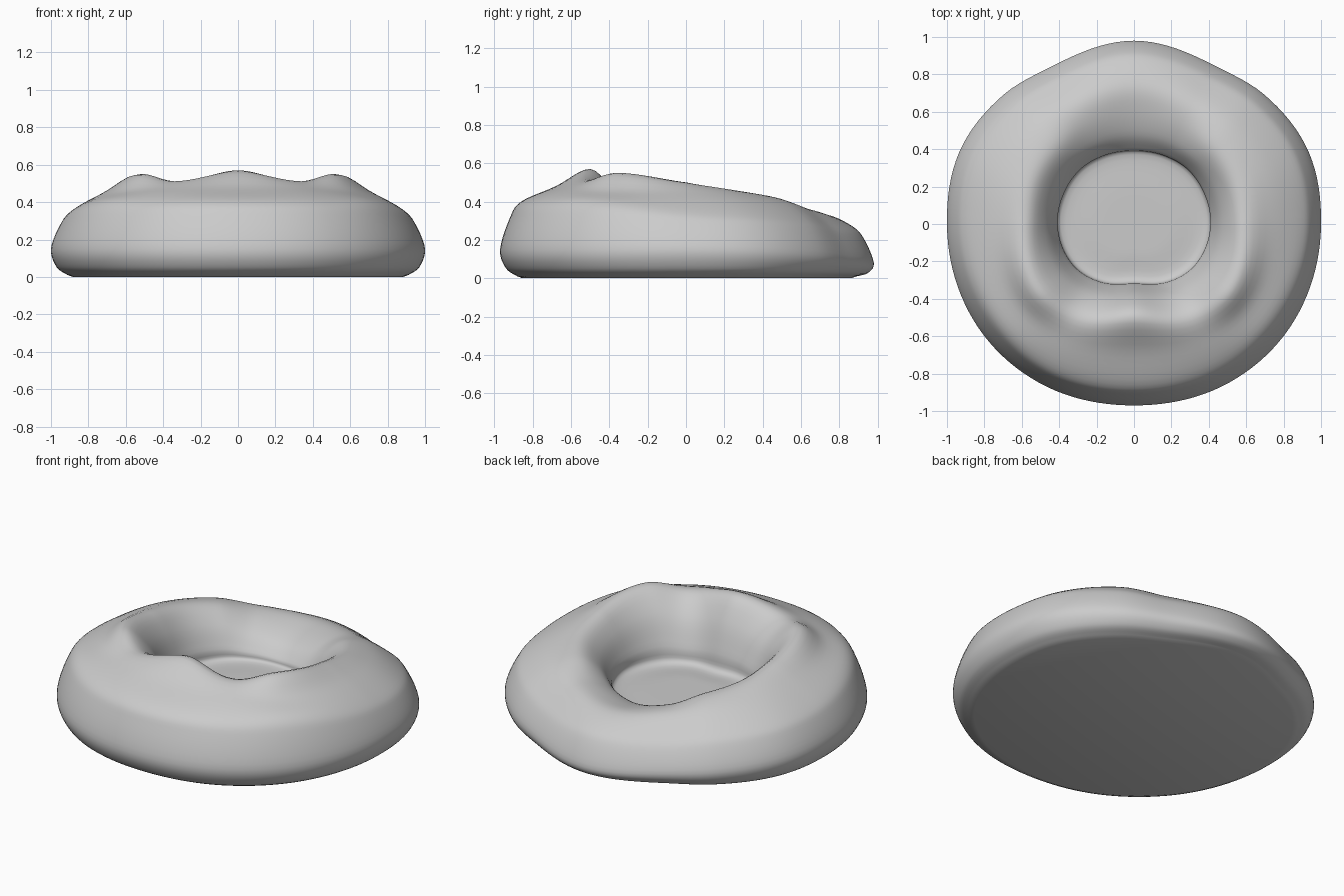
import bpy, bmesh, math

if "Cube" in bpy.data.objects:
    bpy.data.objects.remove(bpy.data.objects["Cube"])

# Key directions (-90 front, 0 side, 90 back), mirrored in x:
# angle, outer radius, widest height, shoulder z, ledge z, crest radius, crest z, floor radius
KEYS = [
    (-90, .97, .15, .40, .48, .50, .57, .30),
    (-57, .99, .15, .40, .47, .58, .51, .34),
    (-35, 1.0, .15, .40, .46, .62, .55, .37),
    (0, 1.0, .15, .35, .44, .58, .50, .39),
    (23, 1.01, .14, .33, .42, .59, .46, .39),
    (46, .98, .12, .31, .40, .59, .42, .39),
    (63, .95, .10, .28, .36, .60, .36, .38),
    (90, .98, .08, .27, .33, .61, .32, .37),
]
FLOOR_Z = .17
SEG, SUB = 128, 5


def spline(p, u):
    """Catmull-Rom through tuples p at fractional index u."""
    i = min(int(u), len(p) - 2)
    t = u - i
    quad = (p[max(i - 1, 0)], p[i], p[i + 1], p[min(i + 2, len(p) - 1)])
    return [0.5 * (2*b + (c - a)*t + (2*a - 5*b + 4*c - d)*t*t + (3*b - a - 3*c + d)*t**3)
            for a, b, c, d in zip(*quad)]


def mix(a, b, t):
    return a + (b - a) * t


# Reflect the end rows so the surface stays smooth across the mirror plane
rows = [(-180 - KEYS[1][0],) + KEYS[1][1:]] + KEYS + [(180 - KEYS[-2][0],) + KEYS[-2][1:]]


def profile(deg):
    """Cross-section from the base edge, over the rim, down to the bowl centre."""
    j = next(k for k in range(1, len(rows) - 2) if deg <= rows[k + 1][0])
    a, b = rows[j][0], rows[j + 1][0]
    _, R, wide, sh, ledge, cr, cz, fr = spline(rows, j + (deg - a) / (b - a))
    return [(R - .09, .01), (R - .03, wide * .35), (R, wide),
            (R - .05, mix(wide, sh, .65)), (R - .11, sh),
            (mix(R - .11, cr, .5), ledge), (cr, cz),
            (mix(cr, fr, .55), mix(cz, FLOOR_Z, .3)),
            (mix(cr, fr, .88), mix(cz, FLOOR_Z, .75)),
            (fr, FLOOR_Z), (fr * .5, FLOOR_Z), (0, FLOOR_Z)]


# Sweep the changing profile round the vertical axis
bm = bmesh.new()
columns = []
for s in range(SEG):
    a = -90 + 360 * s / SEG
    pts = profile(a if a <= 90 else 180 - a)
    ca, sa = math.cos(math.radians(a)), math.sin(math.radians(a))
    rz = [spline(pts, k / SUB) for k in range((len(pts) - 1) * SUB)]
    columns.append([bm.verts.new((r * ca, r * sa, z)) for r, z in rz])
rim = [bm.verts.new((c[0].co.x * .97, c[0].co.y * .97, 0)) for c in columns]
centre = bm.verts.new((0, 0, FLOOR_Z))
for s in range(SEG):
    n = (s + 1) % SEG
    c, d = columns[s], columns[n]
    for k in range(len(c) - 1):
        bm.faces.new((c[k], d[k], d[k + 1], c[k + 1]))
    bm.faces.new((c[-1], d[-1], centre))
    bm.faces.new((rim[s], rim[n], d[0], c[0]))

# Flat underside
bm.faces.new(rim[::-1])
bmesh.ops.recalc_face_normals(bm, faces=bm.faces)

# Soft cushion body
mesh = bpy.data.meshes.new("cushion_seat")
bm.to_mesh(mesh)
bm.free()
cushion = bpy.data.objects.new("cushion_seat", mesh)
bpy.context.collection.objects.link(cushion)
bpy.context.view_layer.objects.active = cushion
cushion.select_set(True)
bpy.ops.object.shade_smooth_by_angle(angle=math.radians(50))
